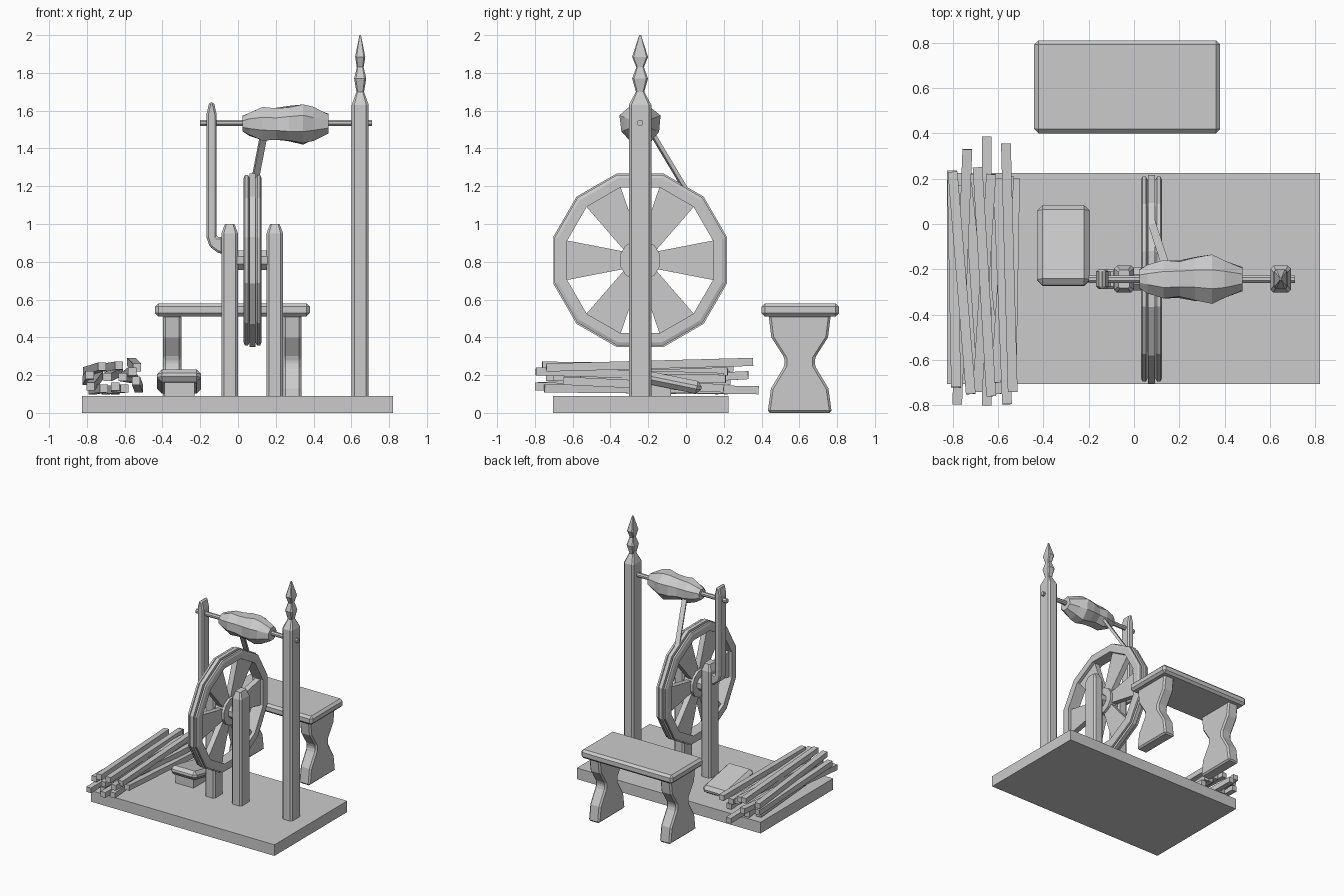
import bpy, bmesh, math
from mathutils import Vector, Matrix

cube = bpy.data.objects.get("Cube")
if cube:
    bpy.data.objects.remove(cube)

grey = bpy.data.materials.new("plain_grey")
grey.use_nodes = True
GREY = (0.6, 0.6, 0.6, 1)
grey.diffuse_color = GREY
grey.node_tree.nodes["Principled BSDF"].inputs["Base Color"].default_value = GREY

AXIS_Y = -0.243   # shared line of the posts, wheel and spindle
WHEEL = Vector((0.077, AXIS_Y, 0.808))


def finish(name, bm, bevel=0):
    """Turn a bmesh into a flat shaded object with an optional chamfer."""
    bmesh.ops.recalc_face_normals(bm, faces=bm.faces)
    mesh = bpy.data.meshes.new(name)
    bm.to_mesh(mesh)
    bm.free()
    mesh.materials.append(grey)
    obj = bpy.data.objects.new(name, mesh)
    bpy.context.collection.objects.link(obj)
    if bevel:
        mod = obj.modifiers.new("chamfer", 'BEVEL')
        mod.width = bevel
        mod.segments = 1
        mod.limit_method = 'ANGLE'
    return obj


def skin(name, rings, loop=False, bevel=0):
    """Join successive rings of points, capping the ends unless looped."""
    bm = bmesh.new()
    rings = [[bm.verts.new(p) for p in ring] for ring in rings]
    pairs = list(zip(rings, rings[1:]))
    if loop:
        pairs.append((rings[-1], rings[0]))
    else:
        bm.faces.new(rings[0])
        bm.faces.new(rings[-1])
    for a, b in pairs:
        for i in range(len(a)):
            j = (i + 1) % len(a)
            bm.faces.new((a[i], a[j], b[j], b[i]))
    return finish(name, bm, bevel)


def box(name, low, high, bevel=0, tilt=0):
    low, high = Vector(low), Vector(high)
    bm = bmesh.new()
    bmesh.ops.create_cube(bm, size=1)
    bmesh.ops.scale(bm, vec=high - low, verts=bm.verts)
    turn = Matrix.Translation((low + high) / 2) @ Matrix.Rotation(tilt, 4, 'X')
    bmesh.ops.transform(bm, matrix=turn, verts=bm.verts)
    return finish(name, bm, bevel)


def beam(name, start, end, width, depth):
    start, end = Vector(start), Vector(end)
    run = end - start
    bm = bmesh.new()
    bmesh.ops.create_cube(bm, size=1)
    bmesh.ops.scale(bm, vec=(width, depth, run.length), verts=bm.verts)
    turn = run.to_track_quat('Z', 'Y').to_matrix().to_4x4()
    bmesh.ops.transform(bm, matrix=Matrix.Translation((start + end) / 2) @ turn, verts=bm.verts)
    return finish(name, bm)


def post(name, x, sections):
    """Upright with chamfered corners; sections are (height, half x, half y)."""
    rings = []
    for z, hx, hy in sections:
        c = 0.3 * hx
        quarter = [(hx, hy - c), (hx - c, hy)]
        outline = (quarter + [(-a, b) for a, b in reversed(quarter)]
                   + [(-a, -b) for a, b in quarter] + [(a, -b) for a, b in reversed(quarter)])
        rings.append([(x + a, AXIS_Y + b, z) for a, b in outline])
    return skin(name, rings)


def turned(name, z, profile, sides, loop=False, lump=0):
    """Revolve (x, radius) pairs round a line along x."""
    rings = []
    for k, (x, r) in enumerate(profile):
        ring = []
        for i in range(sides):
            a = math.tau * (i + 0.5) / sides
            rr = r * (1 + lump * math.sin(2 * i + 1.7 * k))
            ring.append((x, AXIS_Y + rr * math.cos(a), z + rr * math.sin(a)))
        rings.append(ring)
    return skin(name, rings, loop)


# Base and uprights
box("base_board", (-0.825, -0.705, 0), (0.82, 0.225, 0.09))
post("tall_post", 0.647, [
    (0.09, 0.045, 0.06), (1.63, 0.045, 0.06), (1.7, 0.02, 0.022), (1.77, 0.032, 0.042),
    (1.83, 0.018, 0.02), (1.885, 0.027, 0.042), (2, 0.004, 0.005)])
for name, x in (("right_wheel_post", -0.044), ("left_wheel_post", 0.195)):
    post(name, x, [(0.09, 0.044, 0.06), (0.95, 0.044, 0.06), (1, 0.025, 0.04)])

# Bent arm that holds the far end of the spindle
arm = [(-0.167, 0.93), (-0.167, 1.58), (-0.152, 1.645), (-0.128, 1.645), (-0.113, 1.58),
       (-0.113, 0.93), (-0.08, 0.93), (-0.08, 0.84), (-0.11, 0.85), (-0.15, 0.88)]
skin("spindle_arm", [[(x, AXIS_Y + s * 0.043, z) for x, z in arm] for s in (-1, 1)], bevel=0.01)

# Wheel: grooved rim with drive band, wedge spokes, hub and axle
half = [(0.047, 0.4), (0.047, 0.45), (0.04, 0.468), (0.025, 0.468), (0.015, 0.45), (0.015, 0.476)]
rim = half + [(-x, r) for x, r in reversed(half)]
turned("wheel_rim", WHEEL.z, [(WHEEL.x + x, r) for x, r in rim], 12, loop=True)
wedge = [(0.08, -0.045), (0.08, 0.045), (0.4, 0.107), (0.4, -0.107)]
for k in range(6):
    spin = Matrix.Rotation(math.tau * k / 6, 3, 'X')
    skin("wheel_spoke", [[WHEEL + spin @ Vector((t, r, w)) for r, w in wedge]
                         for t in (-0.022, 0.022)])
turned("wheel_hub", WHEEL.z, [(0.035, 0.11), (0.119, 0.11)], 12)
turned("wheel_axle", WHEEL.z, [(-0.02, 0.055), (0.17, 0.055)], 8)

# Spindle, wound thread and drive strap
turned("spindle_rod", 1.535, [(-0.2, 0.018), (0.71, 0.018)], 8)
turned("wound_thread", 1.53, [
    (0.025, 0.045), (0.06, 0.065), (0.13, 0.092), (0.2, 0.088), (0.27, 0.1),
    (0.345, 0.112), (0.4, 0.092), (0.478, 0.055)], 8, lump=0.06)
beam("drive_strap", (0.14, -0.185, 1.49), (0.08, 0.0, 1.18), 0.035, 0.02)

# Bench with waisted legs
box("bench_seat", (-0.44, 0.4, 0.51), (0.38, 0.81, 0.58), 0.018)
side = [(0.17, 0), (0.152, 0.13), (0.08, 0.25), (0.08, 0.29), (0.15, 0.4), (0.165, 0.52)]
leg = side + [(-y, z) for y, z in reversed(side)]
for name, x in (("bench_right_leg", -0.348), ("bench_left_leg", 0.288)):
    skin(name, [[(x + t, 0.602 + y, z) for y, z in leg] for t in (-0.048, 0.048)], bevel=0.012)

# Foot pedal
box("pedal_plate", (-0.428, -0.275, 0.132), (-0.195, 0.085, 0.2), 0.025, tilt=-0.2)
box("pedal_block", (-0.39, -0.24, 0.09), (-0.23, -0.08, 0.16))

# Loose bundle of sticks: front x, front z, back x, back z, front y, back y
sticks = [
    (-0.785, 0.2, -0.803, 0.17, -0.72, 0.235), (-0.78, 0.14, -0.735, 0.2, -0.795, 0.33),
    (-0.72, 0.245, -0.8, 0.22, -0.75, 0.23), (-0.65, 0.14, -0.65, 0.12, -0.8, 0.385),
    (-0.56, 0.22, -0.6, 0.19, -0.795, 0.2), (-0.535, 0.24, -0.565, 0.27, -0.74, 0.355),
    (-0.63, 0.25, -0.69, 0.24, -0.76, 0.25), (-0.6, 0.13, -0.7, 0.12, -0.75, 0.22),
    (-0.54, 0.17, -0.525, 0.13, -0.65, 0.2), (-0.71, 0.13, -0.77, 0.12, -0.72, 0.17),
    (-0.69, 0.19, -0.63, 0.22, -0.74, 0.22), (-0.61, 0.19, -0.55, 0.18, -0.7, 0.21)]
for fx, fz, bx, bz, fy, by in sticks:
    beam("firewood_stick", (fx, fy, fz), (bx, by, bz), 0.043, 0.043)
